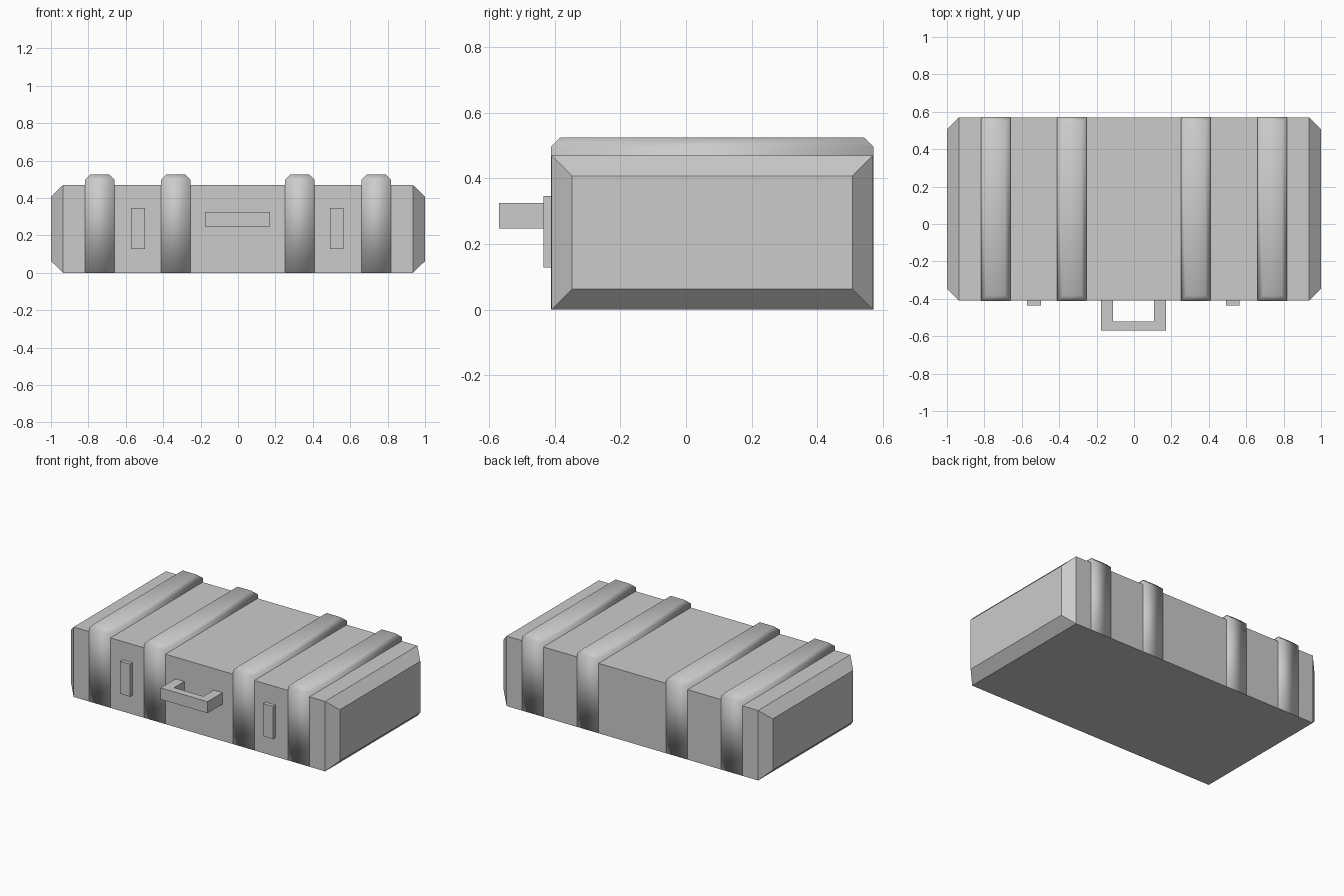
import bpy, bmesh

if "Cube" in bpy.data.objects:
    bpy.data.objects.remove(bpy.data.objects["Cube"])

Y0, Y1, H = -0.41, 0.57, 0.47


def finish(name, bm, smooth=False):
    bmesh.ops.recalc_face_normals(bm, faces=bm.faces)
    for f in bm.faces:
        f.smooth = smooth
    me = bpy.data.meshes.new(name)
    bm.to_mesh(me)
    bm.free()
    ob = bpy.data.objects.new(name, me)
    bpy.context.collection.objects.link(ob)
    return ob


def loft(bm, rings):
    rings = [[bm.verts.new(p) for p in r] for r in rings]
    for a, b in zip(rings, rings[1:]):
        n = len(a)
        for i in range(n):
            bm.faces.new((a[i], a[(i + 1) % n], b[(i + 1) % n], b[i]))
    bm.faces.new(rings[0])
    bm.faces.new(rings[-1])


def x_ring(x, inset):
    return [(x, Y0 + inset, inset), (x, Y1 - inset, inset),
            (x, Y1 - inset, H - inset), (x, Y0 + inset, H - inset)]


def z_ring(x0, x1, y0, y1, z):
    return [(x0, y0, z), (x1, y0, z), (x1, y1, z), (x0, y1, z)]


# Case body with chamfered ends
bm = bmesh.new()
loft(bm, [x_ring(-1, 0.063), x_ring(-0.935, 0), x_ring(0.935, 0), x_ring(1, 0.063)])
finish("case_body", bm)

# Raised straps, flush with front and back, chamfered on top and smooth shaded
for i, cx in enumerate((-0.74, -0.332, 0.33, 0.74)):
    bm = bmesh.new()
    w, e, c = 0.079, 0.0015, 0.028
    loft(bm, [z_ring(cx - w, cx + w, Y0 - e, Y1 + e, 0.001),
              z_ring(cx - w, cx + w, Y0 - e, Y1 + e, 0.525 - c),
              z_ring(cx - w + c, cx + w - c, Y0 + c, Y1 - c, 0.525)])
    finish(f"strap_{i + 1}", bm, smooth=True)

# Latches
for side, cx in (("left", -0.535), ("right", 0.528)):
    bm = bmesh.new()
    loft(bm, [z_ring(cx - 0.037, cx + 0.037, -0.435, -0.4, z) for z in (0.128, 0.347)])
    finish(f"latch_{side}", bm)

# U-shaped carrying handle
outline = [(-0.176, -0.4), (-0.176, -0.57), (0.172, -0.57), (0.172, -0.4),
           (0.107, -0.4), (0.107, -0.52), (-0.111, -0.52), (-0.111, -0.4)]
bm = bmesh.new()
loft(bm, [[(x, y, z) for x, y in outline] for z in (0.248, 0.325)])
finish("handle", bm)
